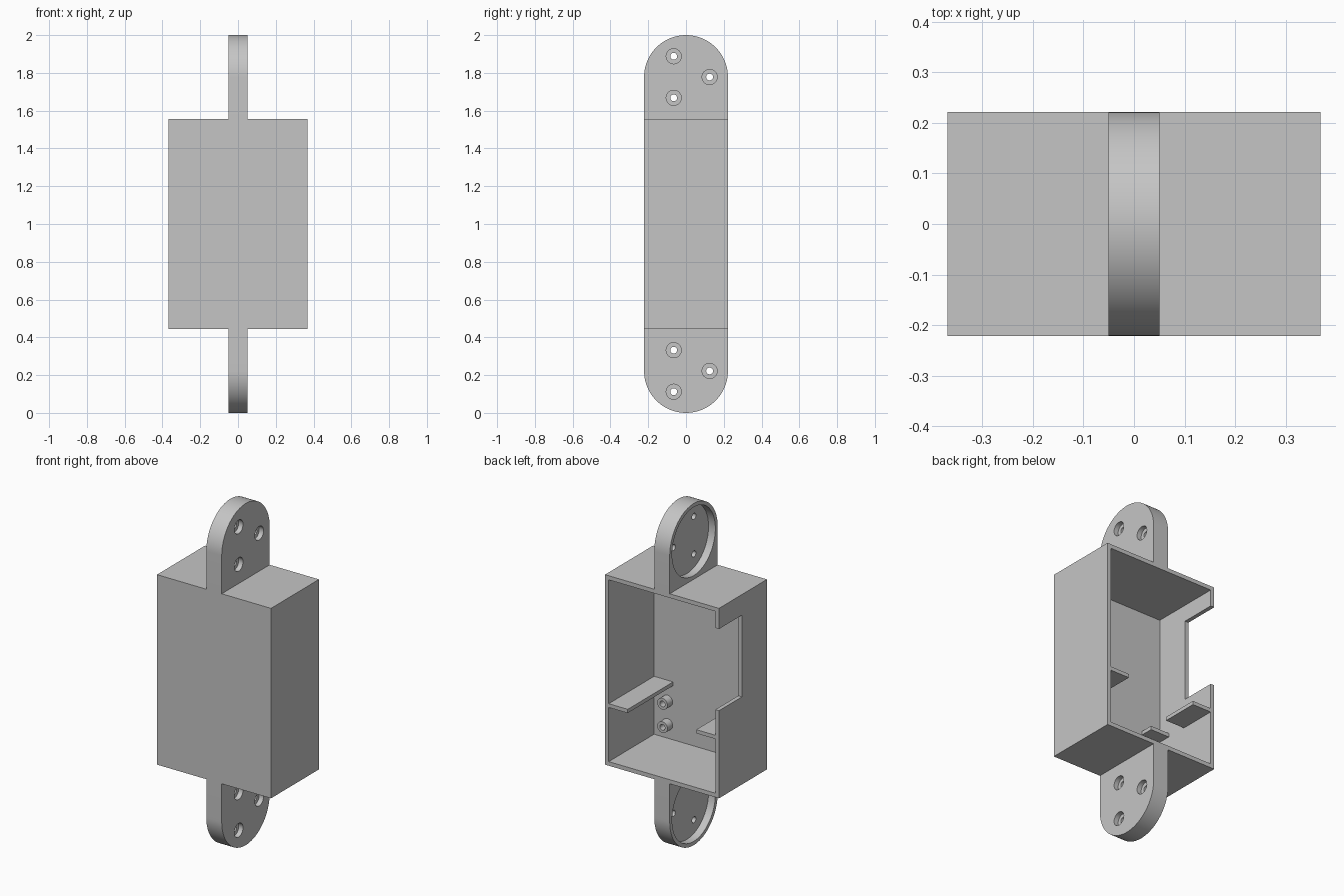
import bpy, bmesh, math
from mathutils import Matrix

if "Cube" in bpy.data.objects:
    bpy.data.objects.remove(bpy.data.objects["Cube"], do_unlink=True)

grey = bpy.data.materials.new("plain_grey")
grey.use_nodes = True
COLOR = (0.56, 0.56, 0.56, 1)
grey.diffuse_color = COLOR
grey.node_tree.nodes["Principled BSDF"].inputs["Base Color"].default_value = COLOR

W, D = 0.369, 0.222           # half width, half depth of the housing
Z0, Z1 = 0.444, 1.556         # housing bottom and top
T = 0.024                     # wall thickness


def finish(name, bm):
    bmesh.ops.recalc_face_normals(bm, faces=bm.faces)
    mesh = bpy.data.meshes.new(name)
    bm.to_mesh(mesh)
    bm.free()
    mesh.materials.append(grey)
    obj = bpy.data.objects.new(name, mesh)
    bpy.context.collection.objects.link(obj)
    return obj


def box(name, x, y, z):
    """Box from (min, max) ranges."""
    bm = bmesh.new()
    bmesh.ops.create_cube(bm, size=1)
    for v in bm.verts:
        v.co = [r[0] if c < 0 else r[1] for c, r in zip(v.co, (x, y, z))]
    return finish(name, bm)


def cylinder(name, radius, start, end, center, axis, sides=48):
    """Cylinder along X or Y, center given in the other two coordinates."""
    bm = bmesh.new()
    mid = (start + end) / 2
    if axis == "X":
        place = Matrix.Translation((mid, *center)) @ Matrix.Rotation(math.pi / 2, 4, "Y")
    else:
        place = Matrix.Translation((center[0], mid, center[1])) @ Matrix.Rotation(math.pi / 2, 4, "X")
    bmesh.ops.create_cone(bm, cap_ends=True, segments=sides, radius1=radius,
                          radius2=radius, depth=end - start, matrix=place)
    return finish(name, bm)


def cut(obj, cutter):
    cutter.hide_render = True
    mod = obj.modifiers.new("cut", "BOOLEAN")
    mod.operation = "DIFFERENCE"
    mod.solver = "EXACT"
    mod.object = cutter
    bpy.context.view_layer.objects.active = obj
    bpy.ops.object.modifier_apply(modifier=mod.name)
    bpy.data.objects.remove(cutter, do_unlink=True)


def smooth(obj):
    bpy.ops.object.select_all(action="DESELECT")
    obj.select_set(True)
    bpy.context.view_layer.objects.active = obj
    bpy.ops.object.shade_smooth_by_angle(angle=math.radians(30))


# Housing: open at the back, with a notch in the -x wall
housing = box("housing", (-W, W), (-D, D), (Z0, Z1))
cut(housing, box("cavity", (-W + T, W - T), (-D + T, D + 0.1), (Z0 + T, Z1 - T)))
cut(housing, box("notch", (-W - 0.1, -W + 2 * T), (0.01, D + 0.1), (0.957, 1.435)))

# Inner ledges
LEDGE_Z = (0.785, 0.807)
LEDGE = 0.147
box("left_ledge", (W - LEDGE, W - T / 2), (-D + T / 2, D), LEDGE_Z)
box("right_ledge_back", (-W + T / 2, -W + LEDGE), (0.0, D), LEDGE_Z)
box("right_ledge_front", (-W + T / 2, -W + LEDGE), (-D + T / 2, -0.124), LEDGE_Z)

# Hollow pegs on the inside of the front wall
for label, z in (("upper", 0.687), ("lower", 0.55)):
    peg = cylinder(label + "_peg", 0.033, -D + T / 2, -D + T + 0.048, (0.258, z), "Y", 32)
    cut(peg, cylinder("bore", 0.017, -D + T, 0, (0.258, z), "Y", 24))
    smooth(peg)


# Mounting ears: rounded tabs with a round recess and three stepped holes
def ear(name, center_z, direction, base_z):
    bm = bmesh.new()
    steps = 48
    outline = [(D, base_z)]
    for i in range(steps + 1):
        a = math.pi * i / steps
        outline.append((D * math.cos(a), center_z + direction * D * math.sin(a)))
    outline.append((-D, base_z))
    face = bm.faces.new([bm.verts.new((-0.05, y, z)) for y, z in outline])
    side = bmesh.ops.extrude_face_region(bm, geom=[face])
    verts = [g for g in side["geom"] if isinstance(g, bmesh.types.BMVert)]
    bmesh.ops.translate(bm, verts=verts, vec=(0.1, 0, 0))
    tab = finish(name, bm)
    cut(tab, cylinder("recess", 0.2, -0.1, -0.006, (0, center_z), "X", 96))
    for y, dz in ((-0.065, 0.11), (-0.065, -0.11), (0.125, 0)):
        spot = (y, center_z + dz)
        cut(tab, cylinder("hole", 0.018, -0.1, 0.1, spot, "X", 32))
        cut(tab, cylinder("counterbore", 0.04, 0.022, 0.1, spot, "X", 32))
    smooth(tab)


ear("top_ear", 2 - D, 1, Z1)
ear("bottom_ear", D, -1, Z0)
